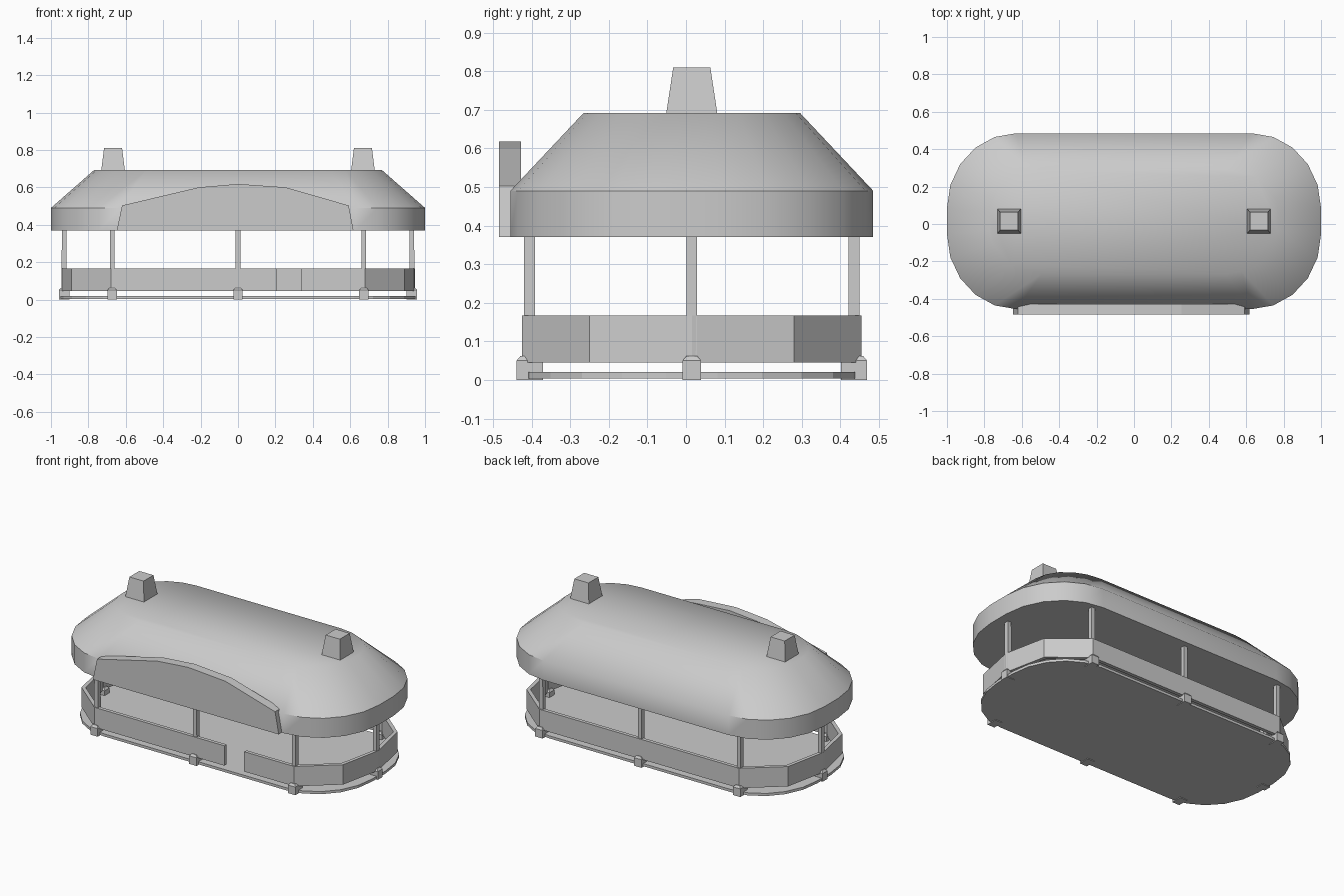
import bpy
from math import sin, cos, pi

if "Cube" in bpy.data.objects:
    bpy.data.objects.remove(bpy.data.objects["Cube"])

CY = 0.015  # shared centre line of the stand in y


def mesh_object(name, verts, faces):
    me = bpy.data.meshes.new(name)
    me.from_pydata(verts, [], faces)
    me.update()
    ob = bpy.data.objects.new(name, me)
    bpy.context.collection.objects.link(ob)
    return ob


def rounded(hx, hy, rx, ry, n=5):
    """Counter-clockwise rounded rectangle with elliptical corners."""
    pts = []
    for q, (sx, sy) in enumerate(((1, 1), (-1, 1), (-1, -1), (1, -1))):
        for i in range(n + 1):
            a = (q + i / n) * pi / 2
            pts.append((sx * (hx - rx) + rx * cos(a),
                        CY + sy * (hy - ry) + ry * sin(a)))
    return pts


def loft(name, rings):
    """Closed solid through (outline, z) rings."""
    n = len(rings[0][0])
    verts = [(x, y, z) for pts, z in rings for x, y in pts]
    faces = [tuple(reversed(range(n)))]
    for r in range(len(rings) - 1):
        for i in range(n):
            j = (i + 1) % n
            faces.append((r * n + i, r * n + j, (r + 1) * n + j, (r + 1) * n + i))
    faces.append(tuple(range((len(rings) - 1) * n, len(rings) * n)))
    return mesh_object(name, verts, faces)


def rect(cx, cy, hx, hy):
    return [(cx - hx, cy - hy), (cx + hx, cy - hy), (cx + hx, cy + hy), (cx - hx, cy + hy)]


# floor slab
loft("floor", [(rounded(0.95, 0.437, 0.33, 0.37), 0.004),
               (rounded(0.95, 0.437, 0.33, 0.37), 0.02)])

# roof: short vertical band, sloped sides, flat top
eave = rounded(1.0, 0.47, 0.37, 0.40)
roof = loft("roof", [(eave, 0.37), (eave, 0.49),
                     (rounded(0.77, 0.28, 0.28, 0.23), 0.692)])
bpy.context.view_layer.objects.active = roof
roof.select_set(True)
bpy.ops.object.shade_smooth_by_angle(angle=0.78)
roof.select_set(False)

# tapered roof vents
for side, x in (("left", -0.668), ("right", 0.668)):
    loft(side + "_roof_vent", [(rect(x, CY, 0.064, 0.067), 0.685),
                               (rect(x, CY, 0.048, 0.048), 0.81)])

# arched blank front board
arch = [(-0.648, 0.37), (0.617, 0.37), (0.592, 0.503), (0.255, 0.6),
        (0.0, 0.618), (-0.21, 0.6), (-0.62, 0.503)]
n = len(arch)
mesh_object("front_board",
            [(x, -0.485, z) for x, z in arch] + [(x, -0.427, z) for x, z in arch],
            [tuple(range(n)), tuple(reversed(range(n, 2 * n)))] +
            [(i, i + n, (i + 1) % n + n, (i + 1) % n) for i in range(n)])

# low wall running round the stand, open at the front entrance
path = [(0.34, -0.425), (0.68, -0.425), (0.89, -0.25), (0.945, CY), (0.89, 0.28),
        (0.68, 0.455), (-0.68, 0.455), (-0.89, 0.28), (-0.945, CY), (-0.89, -0.25),
        (-0.68, -0.425), (0.205, -0.425)]
n = len(path)
wall = mesh_object("low_wall", [(x, y, z) for z in (0.045, 0.167) for x, y in path],
                   [(i, i + 1, i + 1 + n, i + n) for i in range(n - 1)])
sol = wall.modifiers.new("thickness", "SOLIDIFY")
sol.thickness = 0.022
sol.offset = -1
sol.use_even_offset = True

# posts with chamfered feet
spots = [(x, y) for x in (-0.673, 0, 0.673) for y in (-0.405, 0.435)]
spots += [(-0.93, CY), (0.93, CY)]
for k, (x, y) in enumerate(spots):
    loft(f"post_{k}", [(rect(x, y, 0.013, 0.014), 0.03), (rect(x, y, 0.012, 0.014), 0.38)])
    hx, hy = (0.028, 0.024) if abs(x) > 0.9 else (0.025, 0.034)
    loft(f"post_foot_{k}", [(rect(x, y, hx, hy), 0.0), (rect(x, y, hx, hy), 0.05),
                            (rect(x, y, hx - 0.01, hy - 0.01), 0.062)])
